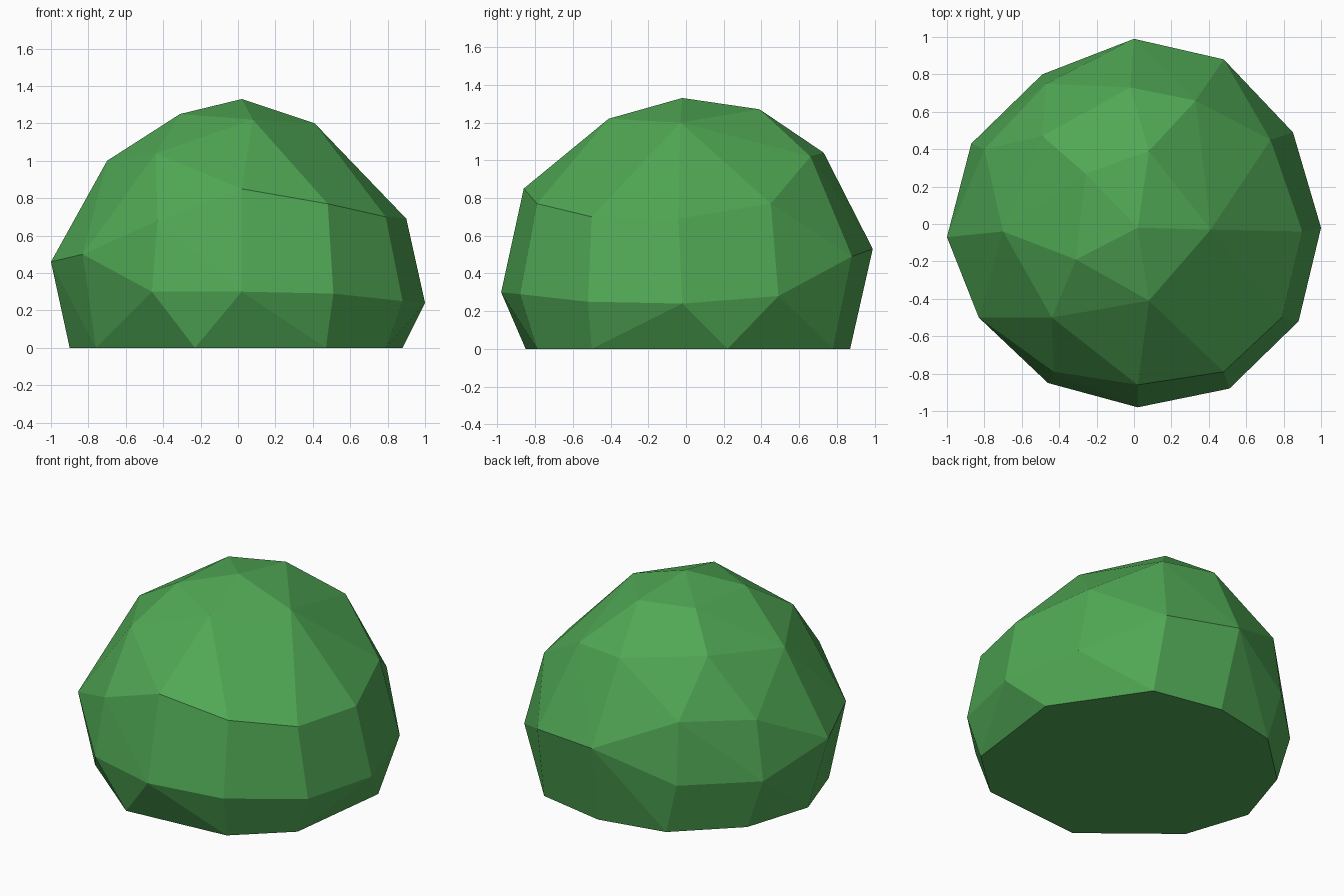
import bpy
import bmesh

# Remove only the default object
default_cube = bpy.data.objects.get("Cube")
if default_cube:
    bpy.data.objects.remove(default_cube, do_unlink=True)


def make_material(name, colour):
    """Flat single-colour material for viewport and render."""
    material = bpy.data.materials.new(name)
    material.use_nodes = True
    material.diffuse_color = colour
    shader = material.node_tree.nodes.get("Principled BSDF")
    shader.inputs["Base Color"].default_value = colour
    shader.inputs["Roughness"].default_value = 1
    return material


def faceted_shell(name, points, material):
    """Wrap flat facets tightly around a cloud of corner points."""
    mesh = bpy.data.meshes.new(name)
    shell = bmesh.new()
    for point in points:
        shell.verts.new(point)
    hull = bmesh.ops.convex_hull(shell, input=list(shell.verts))
    # Discard corners that ended up inside the shell
    loose = [vert for vert in shell.verts if not vert.link_faces]
    bmesh.ops.delete(shell, geom=loose, context="VERTS")
    # Merge the nearly flat triangles into larger facets
    bmesh.ops.dissolve_limit(
        shell,
        angle_limit=0.04,
        verts=list(shell.verts),
        edges=list(shell.edges),
    )
    bmesh.ops.recalc_face_normals(shell, faces=list(shell.faces))
    for face in shell.faces:
        face.smooth = False
    shell.to_mesh(mesh)
    shell.free()
    mesh.materials.append(material)
    result = bpy.data.objects.new(name, mesh)
    bpy.context.collection.objects.link(result)
    return result


# Ground outline: ten corners resting on the floor
ground_outline = [
    (.79, -.5), (.88, .22), (.5, .78), (.04, .87), (-.4, .78),
    (-.76, .44), (-.9, 0), (-.76, -.42), (-.23, -.85), (.47, -.79),
]
ground_corners = [(x, y, 0) for x, y in ground_outline]

# Widest ring: the bulge just above the floor
bulge_corners = [
    (0, .99, .53), (.48, .88, .49), (.85, .49, .28), (1, -.02, .24),
    (.88, -.52, .25), (.51, -.88, .29), (.02, -.98, .3), (-.46, -.85, .3),
    (-.83, -.5, .5), (-1, -.07, .46), (-.87, .43, .33), (-.49, .8, .34),
]

# Shoulder ring: where the sides turn in towards the crown
shoulder_corners = [
    (.02, -.86, .85), (.48, -.79, .77), (.79, -.5, .7), (.9, -.04, .69),
    (.73, .45, .77), (.33, .66, 1.02), (-.02, .73, 1.04),
    (-.47, .75, .74), (-.8, .4, .71), (-.49, .47, 1.08),
    (-.7, -.04, 1), (-.44, -.5, 1.04), (-.43, -.79, .68),
]

# Crown: five corners around a single peak
crown_corners = [
    (-.31, -.19, 1.25), (.08, -.41, 1.22), (.41, -.03, 1.2),
    (.08, .39, 1.27), (-.26, .27, 1.26), (.02, -.02, 1.33),
]

leaf_green = make_material("leaf green", (.08, .39, .09, 1))
faceted_shell(
    "bush_foliage",
    ground_corners + bulge_corners + shoulder_corners + crown_corners,
    leaf_green,
)
